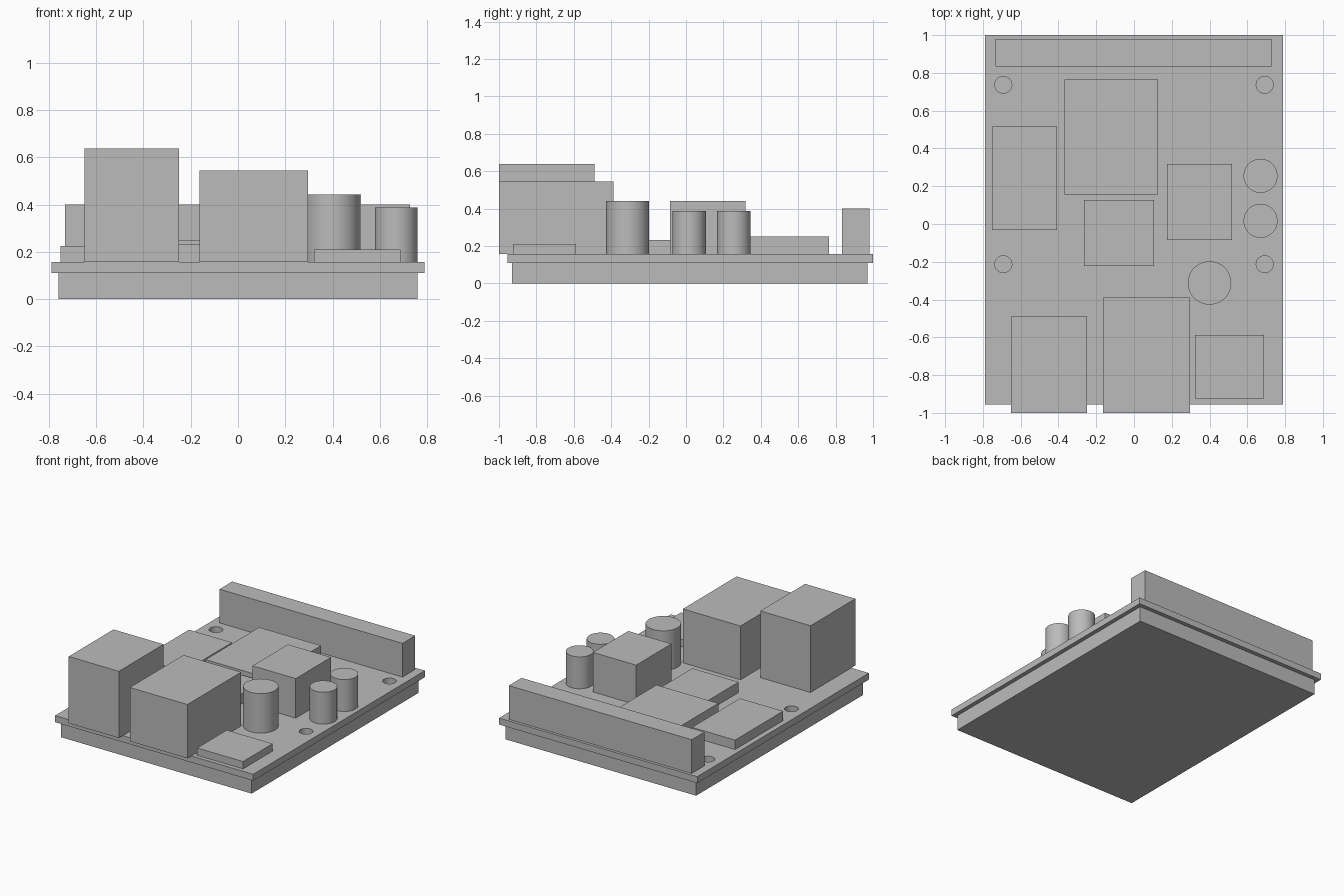
import bpy

# Remove the default cube
cube = bpy.data.objects.get("Cube")
if cube:
    bpy.data.objects.remove(cube, do_unlink=True)

# Single flat grey
grey = bpy.data.materials.new("plain_grey")
grey.use_nodes = True
COLOUR = (0.5, 0.5, 0.5, 1)
grey.diffuse_color = COLOUR
grey.node_tree.nodes["Principled BSDF"].inputs["Base Color"].default_value = COLOUR

BASE_TOP, BOARD_TOP = 0.11, 0.157


def finish(name):
    obj = bpy.context.object
    obj.name = obj.data.name = name
    obj.data.materials.append(grey)
    return obj


def box(name, x, y, z):
    """Box spanning the given (low, high) ranges."""
    spans = (x, y, z)
    bpy.ops.mesh.primitive_cube_add(size=1, location=[(a + b) / 2 for a, b in spans])
    obj = finish(name)
    obj.scale = [b - a for a, b in spans]
    bpy.ops.object.transform_apply(location=False, rotation=False, scale=True)
    return obj


def cylinder(name, x, y, radius, z):
    bpy.ops.mesh.primitive_cylinder_add(vertices=48, radius=radius, depth=z[1] - z[0],
                                        location=(x, y, (z[0] + z[1]) / 2))
    obj = finish(name)
    bpy.ops.object.shade_smooth_by_angle()
    return obj


# Base tray and circuit board
box("base", (-0.76, 0.76), (-0.93, 0.97), (0, BASE_TOP))
board = box("circuit_board", (-0.79, 0.79), (-0.955, 1.0), (BASE_TOP, BOARD_TOP))

# Mounting holes through the board
for side in (-1, 1):
    for y in (-0.213, 0.737):
        cutter = cylinder("hole_cutter", side * 0.692, y, 0.045, (BASE_TOP - 0.05, BOARD_TOP + 0.05))
        mod = board.modifiers.new("mounting_hole", "BOOLEAN")
        mod.operation, mod.solver, mod.object = "DIFFERENCE", "EXACT", cutter
        bpy.context.view_layer.objects.active = board
        bpy.ops.object.modifier_apply(modifier=mod.name)
        bpy.data.objects.remove(cutter, do_unlink=True)

# Connectors and chips standing on the board
blocks = {
    "tall_port": ((-0.65, -0.25), (-1.0, -0.49), 0.638),
    "wide_port": ((-0.163, 0.297), (-1.0, -0.388), 0.545),
    "low_socket": ((0.322, 0.688), (-0.925, -0.588), 0.21),
    "side_chip": ((-0.752, -0.408), (-0.032, 0.515), 0.225),
    "main_chip": ((-0.367, 0.127), (0.155, 0.765), 0.25),
    "small_chip": ((-0.265, 0.105), (-0.222, 0.128), 0.232),
    "inductor_block": ((0.175, 0.52), (-0.085, 0.318), 0.442),
    "pin_header": ((-0.732, 0.727), (0.835, 0.98), 0.40),
}
for name, (x, y, top) in blocks.items():
    box(name, x, y, (BOARD_TOP, top))

# Capacitors
cylinder("large_capacitor", 0.4, -0.312, 0.115, (BOARD_TOP, 0.442))
cylinder("front_capacitor", 0.67, 0.017, 0.09, (BOARD_TOP, 0.387))
cylinder("rear_capacitor", 0.67, 0.255, 0.09, (BOARD_TOP, 0.387))
